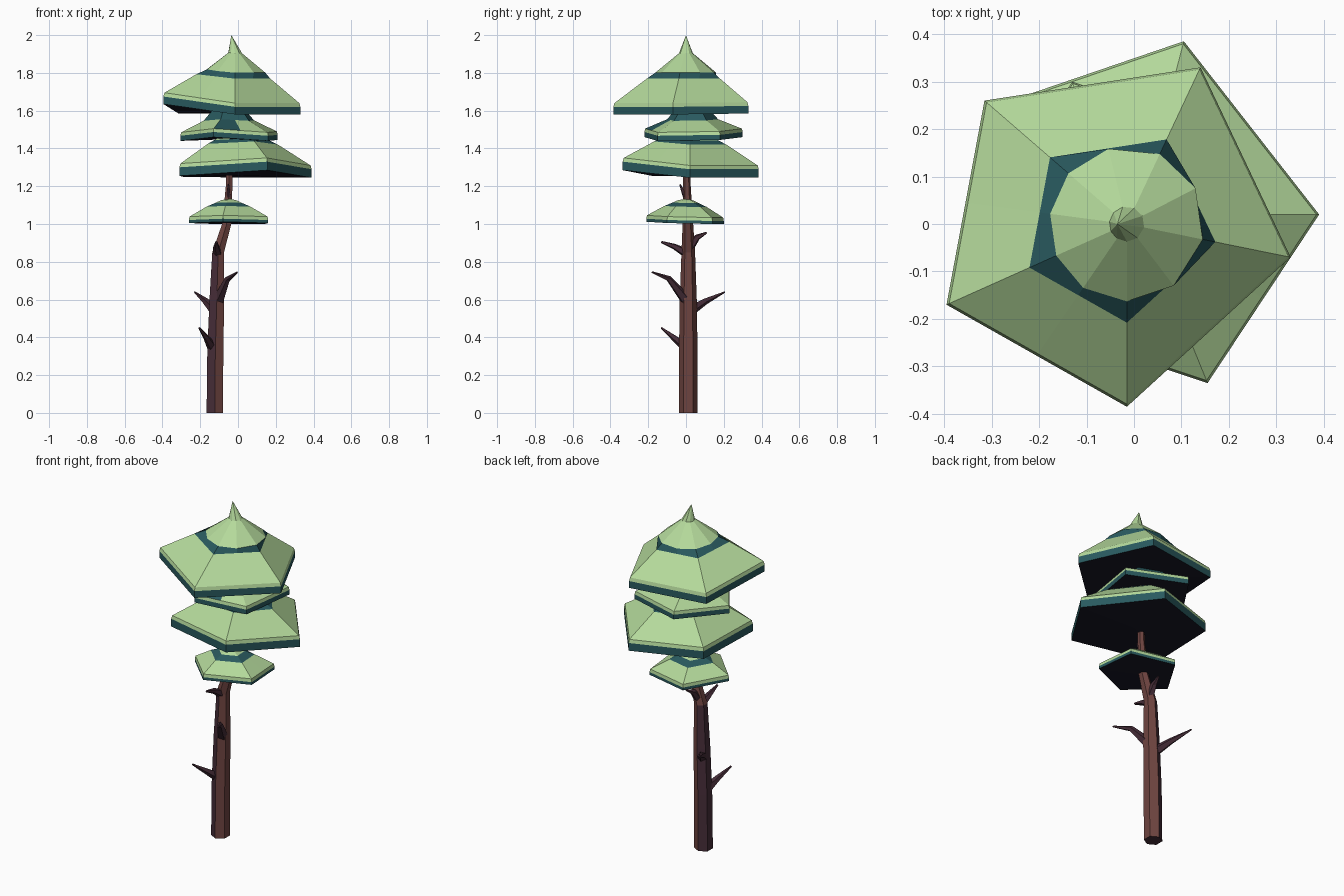
import bpy, bmesh, math
from mathutils import Vector

if "Cube" in bpy.data.objects:
    bpy.data.objects.remove(bpy.data.objects["Cube"])


def material(name, r, g, b):
    def lin(c):
        c /= 255
        return c / 12.92 if c <= 0.04045 else ((c + 0.055) / 1.055) ** 2.4
    m = bpy.data.materials.new(name)
    m.diffuse_color = (lin(r), lin(g), lin(b), 1)
    m.use_nodes = True
    m.node_tree.nodes["Principled BSDF"].inputs["Base Color"].default_value = m.diffuse_color
    return m


LEAF = material("pale green", 180, 217, 155)
TEAL = material("deep teal", 41, 90, 95)
NAVY = material("underside navy", 23, 23, 37)
BARK = material("purple bark", 70, 45, 56)
RED = material("red brown bark", 110, 68, 64)


def finish(name, bm, mats):
    bmesh.ops.recalc_face_normals(bm, faces=bm.faces)
    me = bpy.data.meshes.new(name)
    bm.to_mesh(me)
    bm.free()
    for m in mats:
        me.materials.append(m)
    ob = bpy.data.objects.new(name, me)
    bpy.context.collection.objects.link(ob)
    return ob


def bridge(bm, a, b, mat, special=()):
    n = len(a)
    for i in range(n):
        f = bm.faces.new((a[i], a[(i + 1) % n], b[(i + 1) % n], b[i]))
        f.material_index = 1 if i in special else mat


def tube(name, path, sides, axis=None):
    """Tapered faceted limb through (x, y, z, radius) points."""
    bm = bmesh.new()
    pts = [Vector(p[:3]) for p in path]
    q = Vector((0, 0, 1)).rotation_difference(axis or (pts[-1] - pts[0]))
    rings = []
    for p, spec in zip(pts, path):
        ring = []
        for i in range(sides):
            a = 2 * math.pi * (i + 0.5) / sides
            ring.append(bm.verts.new(p + q @ Vector((math.cos(a), math.sin(a), 0)) * spec[3]))
        rings.append(ring)
    for a, b in zip(rings, rings[1:]):
        bridge(bm, a, b, 0)
    bm.faces.new(rings[0])
    bm.faces.new(rings[-1])
    return finish(name, bm, (BARK, RED))


def tier(name, corners, centre, rim, lip, rings, apex, teal_segments=()):
    """Pentagonal foliage layer.
    corners: (x, y, bottom z); rings: (scale, z, radius or None, material)."""
    bm = bmesh.new()
    c = Vector(centre)
    base = []
    for i, p in enumerate(corners):
        p, nxt = Vector(p), Vector(corners[(i + 1) % 5])
        base += [p, (p + nxt) / 2]
    mean = sum(p.z for p in base) / len(base)

    def ring(scale, dz=None, z=None, radius=None):
        out = []
        for p in base:
            d = p.xy - c
            xy = c + (d.normalized() * radius if radius else d * scale)
            h = p.z + dz if z is None else z + (p.z - mean) * scale * 0.8
            out.append(bm.verts.new((xy.x, xy.y, h)))
        return out

    bottom = ring(1, dz=0)
    edge = ring(1, dz=rim)
    top = ring(0.985, dz=rim + lip)
    bridge(bm, bottom, edge, 1)      # teal rim
    bridge(bm, edge, top, 0)         # pale lip
    hub = bm.verts.new((c.x, c.y, mean))
    for i in range(10):
        bm.faces.new((bottom[i], bottom[(i + 1) % 10], hub)).material_index = 2
    last = top
    for k, (s, z, radius, mat) in enumerate(rings):
        new = ring(s, z=z, radius=radius)
        bridge(bm, last, new, mat, teal_segments if k == 0 else ())
        last = new
    tip = bm.verts.new(apex)
    for i in range(10):
        f = bm.faces.new((last[i], last[(i + 1) % 10], tip))
        f.material_index = rings[-1][3]
    return finish(name, bm, (LEAF, TEAL, NAVY))


# Trunk, with red brown on its right side and its upper bend
trunk = tube("trunk", [(-.123, .012, 0, .05), (-.12, .012, .33, .049), (-.112, .012, .6, .045),
                       (-.105, .012, .85, .036), (-.06, .01, 1.0, .028), (-.047, .005, 1.2, .02),
                       (-.045, 0, 1.6, .012)], 6, Vector((0, 0, 1)))
for f in trunk.data.polygons:
    if (f.normal.x > 0.4 and f.center.z < 0.75) or f.center.z > 0.9:
        f.material_index = 1

# Bare branch stubs
stubs = [
    [(-.135, .005, .345, .028), (-.165, -.06, .395, .017), (-.205, -.13, .45, .005)],
    [(-.12, .02, .54, .03), (-.17, .10, .59, .018), (-.23, .205, .64, .004)],
    [(-.105, .005, .59, .032), (-.055, -.09, .71, .016), (-.005, -.18, .745, .005)],
    [(-.107, .01, .84, .026), (-.115, -.06, .88, .016), (-.115, -.13, .905, .006)],
    [(-.095, .01, .86, .026), (-.09, .06, .93, .017), (-.08, .11, .955, .005)],
    [(-.05, .005, 1.12, .014), (-.05, -.015, 1.17, .01), (-.05, -.032, 1.21, .004)],
]
for n, s in enumerate(stubs):
    tube("branch_%d" % (n + 1), s, 5)

# Foliage layers from the top down
tier("foliage_top",
     [(-.315, .26, 1.585), (.14, .33, 1.585), (.33, -.07, 1.58), (-.015, -.385, 1.58), (-.395, -.17, 1.635)],
     (-.015, .0), .04, .02,
     [(.54, 1.775, None, 0), (.4, 1.805, .163, 1), (.1, 1.905, .037, 0)], (-.035, 0, 2.0))

tier("foliage_upper_small",
     [(-.13, .30, 1.46), (-.305, .03, 1.44), (-.13, -.22, 1.46), (.16, -.15, 1.44), (.21, .18, 1.445)],
     (-.05, .03), .027, .018,
     [(.52, 1.55, None, 0), (.35, 1.6, None, 1)], (-.045, .01, 1.64), (4,))

tier("foliage_middle",
     [(.105, .385, 1.245), (-.29, .25, 1.25), (-.31, -.18, 1.255), (.155, -.335, 1.285), (.39, .02, 1.245)],
     (.01, .02), .045, .02,
     [(.53, 1.425, None, 0), (.42, 1.445, None, 1), (.15, 1.5, None, 0)], (-.03, .01, 1.53))

tier("foliage_bottom",
     [(.14, .14, 1.0), (-.12, .2, 1.0), (-.26, -.03, 1.005), (-.08, -.21, 1.012), (.16, -.1, 1.005)],
     (-.05, 0), .016, .018,
     [(.55, 1.092, None, 0), (.33, 1.112, None, 1), (.2, 1.125, None, 0)], (-.047, .005, 1.135))
